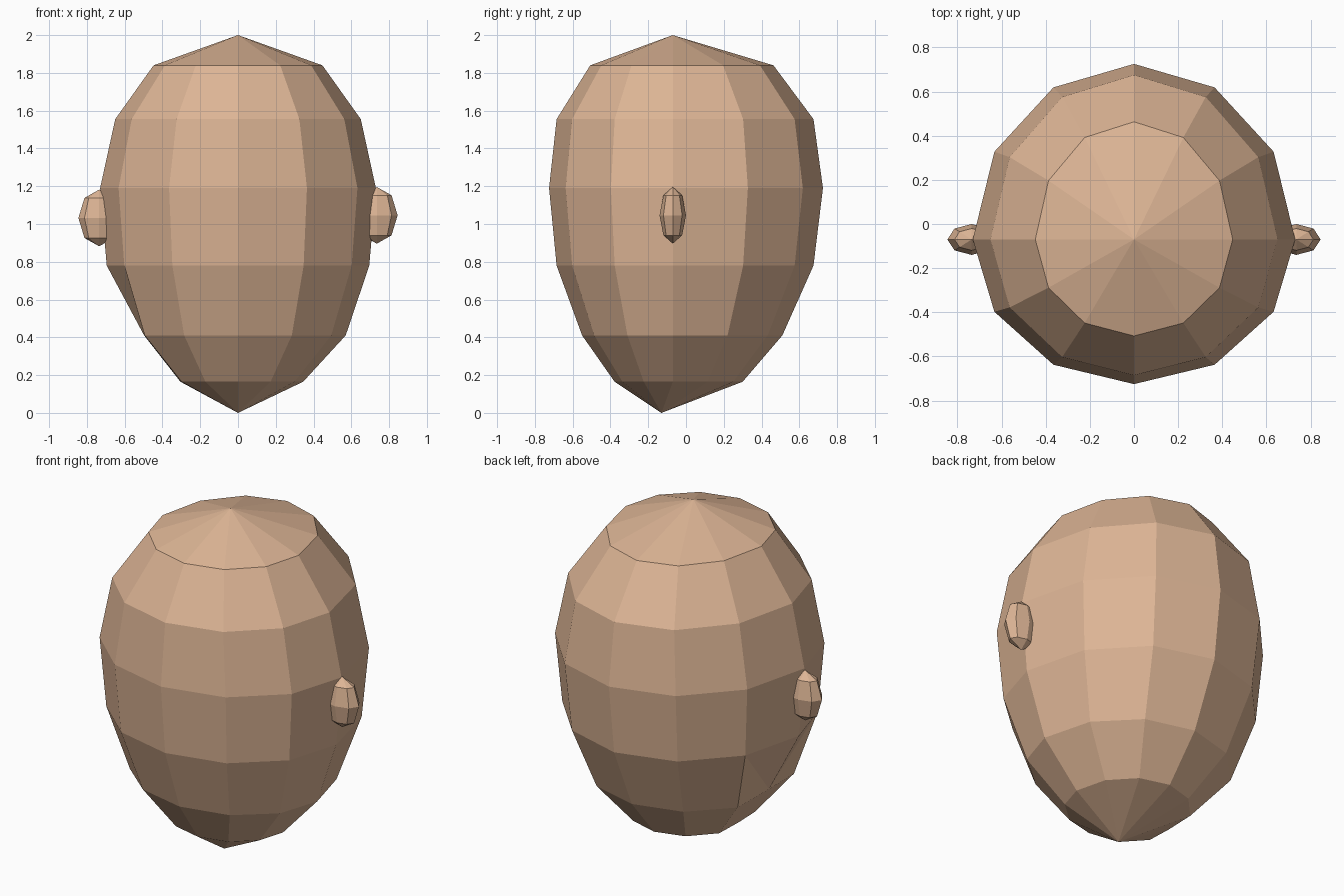
import bpy, bmesh, math
from mathutils import Matrix

if "Cube" in bpy.data.objects:
    bpy.data.objects.remove(bpy.data.objects["Cube"])

skin = bpy.data.materials.new("skin")
skin.diffuse_color = (0.72, 0.46, 0.30, 1)
skin.use_nodes = True
skin.node_tree.nodes["Principled BSDF"].inputs["Base Color"].default_value = skin.diffuse_color


def finish(name, bm):
    bmesh.ops.recalc_face_normals(bm, faces=bm.faces)
    mesh = bpy.data.meshes.new(name)
    bm.to_mesh(mesh)
    bm.free()
    mesh.materials.append(skin)
    obj = bpy.data.objects.new(name, mesh)
    bpy.context.collection.objects.link(obj)
    return obj


# Head: 12-sided rings made of a shallow front half and a deeper back half
SIDES, CY = 12, -0.07
# height, half width, front y, back y, x of the left side point
RINGS = [
    (0.165, 0.345, -0.378, 0.30, -0.305),
    (0.41, 0.57, -0.55, 0.51, -0.497),
    (0.78, 0.695, -0.685, 0.675, -0.695),
    (1.19, 0.73, -0.725, 0.725, -0.73),
    (1.555, 0.65, -0.685, 0.675, -0.65),
    (1.84, 0.447, -0.507, 0.463, -0.447),
]
bm = bmesh.new()
loops = []
for z, width, front, back, left in RINGS:
    loop = []
    for i in range(SIDES):
        a = 2 * math.pi * i / SIDES
        depth = back - CY if math.sin(a) > 0 else CY - front
        x = left if i == SIDES // 2 else width * math.cos(a)
        loop.append(bm.verts.new((x, CY + depth * math.sin(a), z)))
    loops.append(loop)
chin = bm.verts.new((0, -0.13, 0))
crown = bm.verts.new((0, CY, 2))
for i in range(SIDES):
    j = (i + 1) % SIDES
    bm.faces.new((chin, loops[0][j], loops[0][i]))
    bm.faces.new((crown, loops[-1][i], loops[-1][j]))
    for n, (low, high) in enumerate(zip(loops, loops[1:])):
        a, b, c, d = low[i], low[j], high[j], high[i]
        if n == 1 and i == 6:    # creases beside the flattened left jaw
            bm.faces.new((a, b, c))
            bm.faces.new((a, c, d))
        elif n == 1 and i == 5:
            bm.faces.new((a, b, d))
            bm.faces.new((b, c, d))
        else:
            bm.faces.new((a, b, c, d))
finish("head", bm)

# Ears: small stretched spheres half sunk into the sides
for name, x, z in (("right_ear", 0.735, 1.046), ("left_ear", -0.735, 1.032)):
    bm = bmesh.new()
    bmesh.ops.create_uvsphere(bm, u_segments=8, v_segments=4, radius=1)
    bmesh.ops.transform(bm, verts=bm.verts, matrix=Matrix.Translation((x, CY, z))
                        @ Matrix.Diagonal((0.11, 0.07, 0.15, 1)))
    finish(name, bm)
